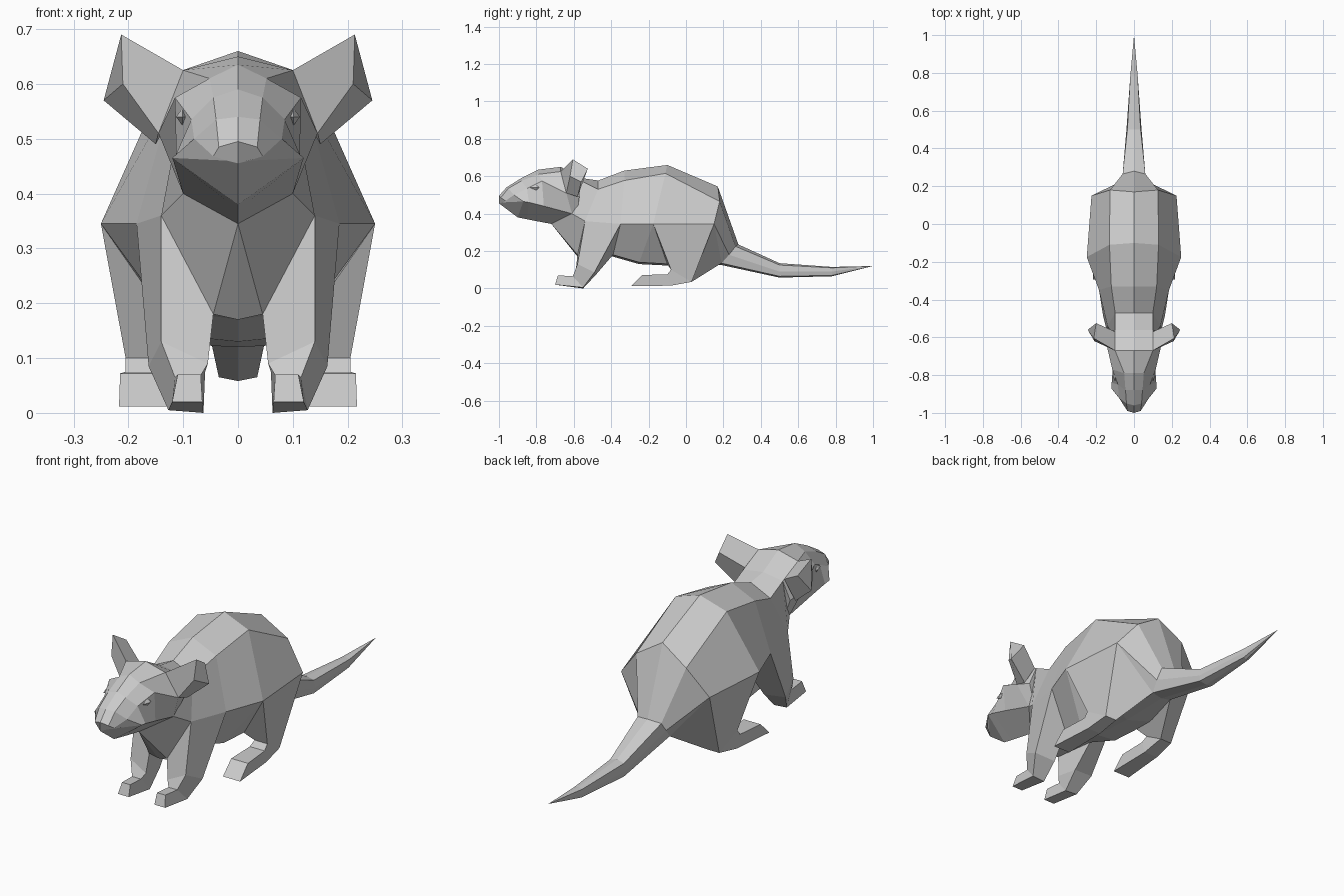
import bpy
import bmesh
from mathutils import Vector

default_cube = bpy.data.objects.get("Cube")
if default_cube:
    bpy.data.objects.remove(default_cube, do_unlink=True)

# One plain grey coat for the whole animal
coat = bpy.data.materials.new("plain_grey")
coat.use_nodes = True
grey = (.6, .6, .6, 1)
coat.diffuse_color = grey
coat.node_tree.nodes["Principled BSDF"].inputs["Base Color"].default_value = grey


def finish(mesh_builder, name):
    """Weld the built mesh, face it outward and place it in the scene."""
    bmesh.ops.remove_doubles(mesh_builder, verts=mesh_builder.verts, dist=.0005)
    bmesh.ops.recalc_face_normals(mesh_builder, faces=mesh_builder.faces)
    mesh = bpy.data.meshes.new(name)
    mesh_builder.to_mesh(mesh)
    mesh_builder.free()
    mesh.materials.append(coat)
    part = bpy.data.objects.new(name, mesh)
    bpy.context.collection.objects.link(part)
    return part


def loft(mesh_builder, rings, side, closed):
    """Skin a row of rings; side is the sign of x for this copy."""
    rows = []
    for ring in rings:
        rows.append([mesh_builder.verts.new((side * x, y, z)) for x, y, z in ring])
    count = len(rows[0])
    spans = count if closed else count - 1
    for first, second in zip(rows, rows[1:]):
        for index in range(spans):
            following = (index + 1) % count
            mesh_builder.faces.new((first[index], first[following],
                                    second[following], second[index]))
    mesh_builder.faces.new(rows[0])
    mesh_builder.faces.new(rows[-1])


def symmetric_part(name, rings):
    """Half rings run from the spine to the belly and are mirrored at x = 0."""
    mesh_builder = bmesh.new()
    for side in (1, -1):
        loft(mesh_builder, rings, side, closed=False)
    return finish(mesh_builder, name)


def paired_part(name, rings):
    """Closed rings make one solid limb on each side of the animal."""
    for label, side in (("left", 1), ("right", -1)):
        mesh_builder = bmesh.new()
        loft(mesh_builder, rings, side, closed=True)
        finish(mesh_builder, label + "_" + name)


def flat_ring(y, *outline):
    """A ring whose points all share the same distance along the body."""
    return [(x, y, z) for x, z in outline]


# Body: spine, back edge, flank, belly edge, belly centre
throat = (0, -.72, .345)
neck = [(0, -.56, .59), (.1, -.56, .575), (.1, -.61, .4), throat, throat]
chest = [(0, -.47, .577), (.1, -.47, .53), (.14, -.54, .36), (.045, -.58, .18), (0, -.58, .17)]
ribs = [(0, -.33, .63), (.12, -.33, .577), (.185, -.35, .345), (.07, -.39, .18), (0, -.39, .17)]
waist = [(0, -.1, .66), (.13, -.11, .615), (.25, -.175, .345), (.1, -.25, .14), (0, -.25, .13)]
rump = [(0, .17, .545), (.127, .18, .465), (.225, .15, .345), (.1, 0, .125), (0, -.05, .12)]
tail_root = [(0, .28, .235), (.06, .265, .225), (.06, .23, .18), (.05, .19, .135), (0, .19, .125)]
symmetric_part("body", [neck, chest, ribs, waist, rump, tail_root])

# Tail: tapers to one point
tail_middle = flat_ring(.5, (0, .135), (.035, .125), (.04, .09), (.035, .065), (0, .058))
tail_end = flat_ring(.78, (0, .115), (.02, .11), (.02, .09), (.015, .07), (0, .065))
tail_tip = [(0, 1, .12)] * len(tail_end)
symmetric_part("tail", [tail_root, tail_middle, tail_end, tail_tip])

# Head: crown, brow, cheek, jaw corner, chin
nose = [(0, -1, .495), (.035, -.99, .485), (.045, -.965, .468), (.02, -.98, .46), (0, -1, .455)]
snout = [(0, -.96, .54), (.04, -.95, .535), (.08, -.92, .5), (.12, -.87, .465), (0, -.9, .38)]
bridge = [(0, -.88, .59), (.045, -.88, .575), (.085, -.85, .535), (.118, -.84, .46), (0, -.85, .37)]
brow = [(0, -.79, .635), (.052, -.79, .61), (.115, -.77, .575), (.112, -.76, .44), (0, -.8, .36)]
crown = [(0, -.67, .65), (.1, -.67, .625), (.145, -.64, .51), (.1, -.61, .4), throat]
nape = [(0, -.56, .59), (.1, -.56, .575), (.13, -.57, .49), (.1, -.58, .42), (0, -.6, .36)]
symmetric_part("head", [nose, snout, bridge, brow, crown, nape])

# Ears: upper front, lower front, lower back, upper back
ear_base = [(.1, -.67, .625), (.145, -.64, .51), (.15, -.58, .49), (.1, -.57, .58)]
ear_end = [(.213, -.605, .69), (.21, -.62, .6), (.245, -.56, .57), (.2, -.525, .64)]
paired_part("ear", [ear_base, ear_end])

# Front legs: outer front, outer back, inner back, inner front
shoulder = [chest[2], ribs[2], ribs[3], chest[3]]
wrist = [(.14, -.58, .13), (.163, -.49, .085), (.06, -.48, .075), (.055, -.59, .09)]
palm = [(.115, -.605, .065), (.127, -.55, .005), (.063, -.55, 0), (.07, -.605, .065)]
toes = [(.11, -.685, .07), (.12, -.7, .02), (.065, -.7, .02), (.068, -.685, .07)]
paired_part("front_leg", [shoulder, wrist, palm, toes])

# Hind legs: same order, ending in a long foot
hip = [waist[2], rump[2], tail_root[3], (.1, -.1, .13)]
ankle = [(.205, -.08, .1), (.19, .03, .035), (.13, .03, .035), (.14, -.08, .1)]
instep = [(.205, -.1, .075), (.2, -.08, .015), (.13, -.08, .015), (.13, -.1, .075)]
hind_toes = [(.215, -.235, .072), (.217, -.295, .012), (.13, -.295, .012), (.13, -.235, .072)]
paired_part("hind_leg", [hip, ankle, instep, hind_toes])

# Eyes: small flattened diamonds set under the brow
for label, side in (("left", 1), ("right", -1)):
    builder = bmesh.new()
    bmesh.ops.create_uvsphere(builder, u_segments=4, v_segments=2, radius=1)
    centre = Vector((side * .101, -.8, .54))
    for vert in builder.verts:
        vert.co = centre + vert.co * Vector((.012, .035, .016))
    finish(builder, label + "_eye")
